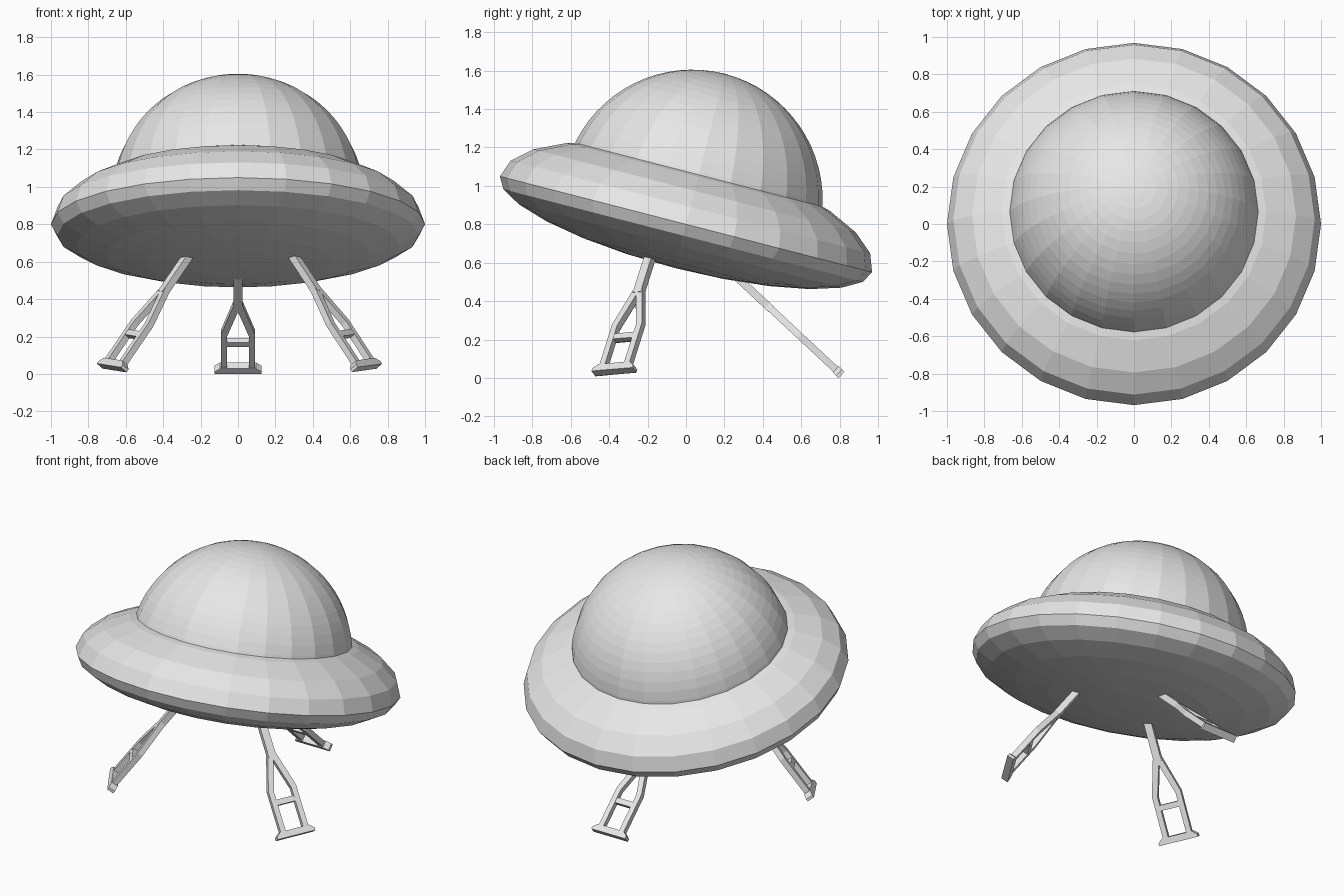
import bpy, bmesh, math
from mathutils import Vector, Matrix

if "Cube" in bpy.data.objects:
    bpy.data.objects.remove(bpy.data.objects["Cube"])

grey = bpy.data.materials.new("light_grey")
grey.diffuse_color = (0.8, 0.8, 0.8, 1)
grey.use_nodes = True
grey.node_tree.nodes["Principled BSDF"].inputs["Base Color"].default_value = grey.diffuse_color

TILT = Matrix.Translation((0, 0, 0.80)) @ Matrix.Rotation(-math.atan2(0.5, 1.94), 4, 'X')
SEGMENTS = 24


def finish(name, bm, matrix):
    bmesh.ops.recalc_face_normals(bm, faces=bm.faces)
    mesh = bpy.data.meshes.new(name)
    bm.to_mesh(mesh)
    bm.free()
    mesh.materials.append(grey)
    obj = bpy.data.objects.new(name, mesh)
    obj.matrix_world = matrix
    bpy.context.collection.objects.link(obj)
    return obj


def lathe(name, profile):
    """Spin a (radius, height) profile about the tilted saucer axis."""
    bm = bmesh.new()
    verts = [bm.verts.new((r, 0, h)) for r, h in profile]
    edges = [bm.edges.new(pair) for pair in zip(verts, verts[1:])]
    bmesh.ops.spin(bm, geom=verts + edges, cent=(0, 0, 0), axis=(0, 0, 1),
                   angle=2 * math.pi, steps=SEGMENTS)
    bmesh.ops.remove_doubles(bm, verts=bm.verts, dist=1e-4)
    return finish(name, bm, TILT)


def arc(radius, height, start, end, steps, base=0.0):
    angles = [math.radians(start + (end - start) * i / steps) for i in range(steps + 1)]
    return [(radius * math.cos(a), base + height * math.sin(a)) for a in angles]


# Saucer: shallow belly and a taller upper shell meeting at the rim
lathe("saucer_hull", arc(1, 0.235, -90, 0, 6) + arc(1, 0.36, 0, 60, 4)[1:])

# Dome: faceted sphere cap sunk slightly into the upper shell
lathe("dome", arc(0.679, 0.679, 8, 90, 16, 0.13))


def prism(bm, outline, depth):
    """Extrude a flat (u, s) outline evenly to both sides."""
    face = bm.faces.new([bm.verts.new((u, -depth / 2, s)) for u, s in outline])
    out = bmesh.ops.extrude_face_region(bm, geom=[face])
    moved = [g for g in out["geom"] if isinstance(g, bmesh.types.BMVert)]
    bmesh.ops.translate(bm, verts=moved, vec=(0, depth, 0))


def leg(name, foot, top, across, extra):
    """Forked leg: z runs up the leg, x runs across the fork."""
    foot, top = Vector(foot), Vector(top)
    up = (top - foot).normalized()
    side = Vector(across)
    side = (side - up * side.dot(up)).normalized()
    depth = up.cross(side)
    length = (top - foot).length + extra
    bm = bmesh.new()
    # shaft
    prism(bm, [(-0.024, 0.50), (0.024, 0.50), (0.024, length), (-0.024, length)], 0.040)
    # fork struts
    for m in (-1, 1):
        prism(bm, [(m * u, s) for u, s in
                   [(0.058, 0.03), (0.092, 0.03), (0.092, 0.30), (0.024, 0.53),
                    (0, 0.53), (0, 0.48), (0.058, 0.29)]], 0.036)
    # crossbar
    prism(bm, [(-0.07, 0.205), (0.07, 0.205), (0.07, 0.24), (-0.07, 0.24)], 0.034)
    # foot pad
    prism(bm, [(-0.125, 0), (0.125, 0), (0.125, 0.018), (0.095, 0.042),
               (-0.095, 0.042), (-0.125, 0.018)], 0.046)
    frame = Matrix((side, depth, up)).transposed().to_4x4()
    finish(name, bm, Matrix.Translation(foot) @ frame)


# Landing legs: one straight back, two splayed forward
leg("back_leg", (0, 0.81, 0.016), (0, 0.302, 0.49), (1, 0, 0), 0.09)
leg("left_leg", (-0.675, -0.375, 0.032), (-0.275, -0.19, 0.62), (0.5, -0.86, -0.10), 0.08)
leg("right_leg", (0.69, -0.375, 0.032), (0.305, -0.19, 0.62), (-0.5, -0.86, -0.10), 0.08)
